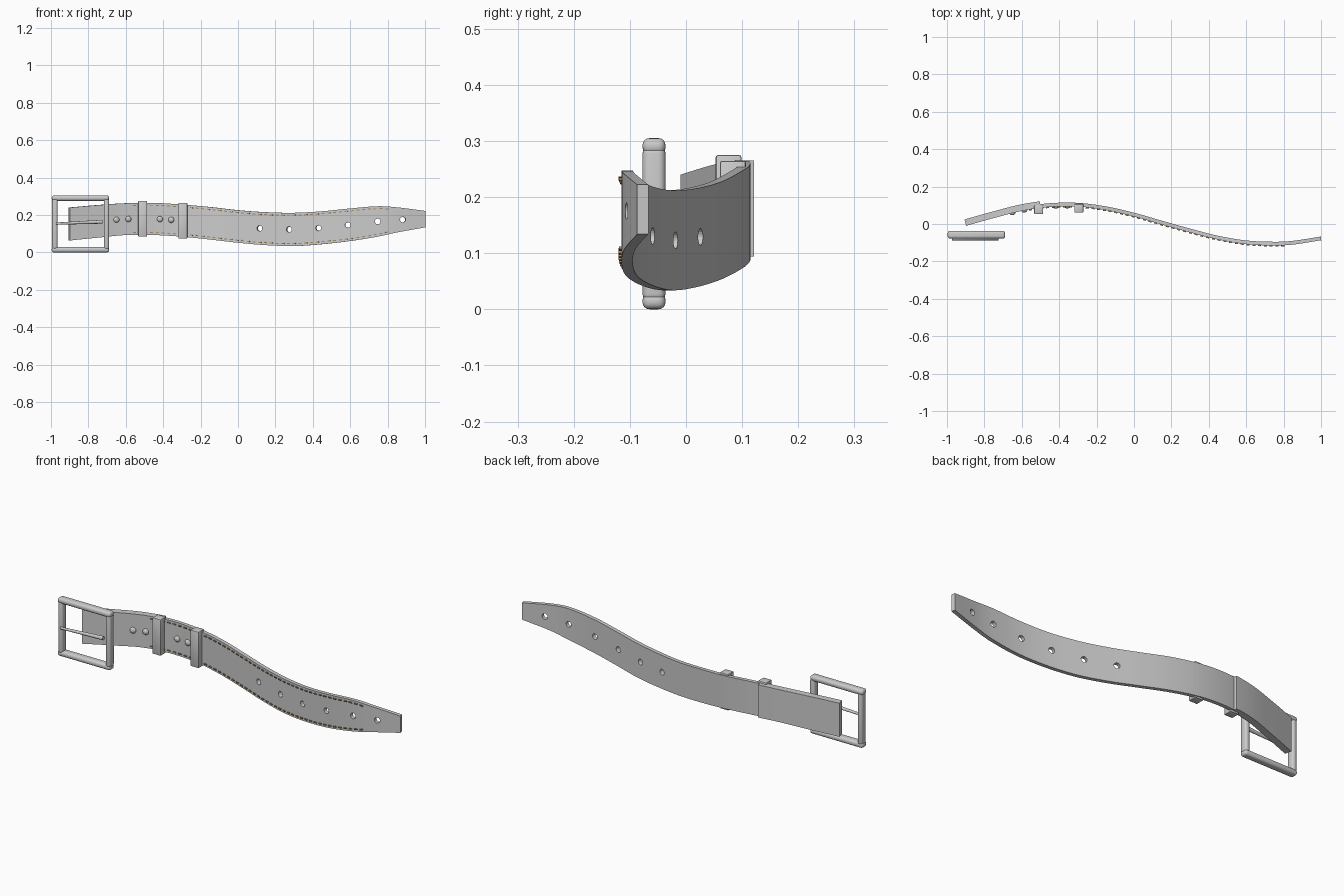
import bpy, bmesh, math
from mathutils import Vector, Matrix

cube = bpy.data.objects.get("Cube")
if cube:
    bpy.data.objects.remove(cube, do_unlink=True)


def material(name, rgb):
    m = bpy.data.materials.new(name)
    m.use_nodes = True
    m.diffuse_color = (*rgb, 1)
    m.node_tree.nodes["Principled BSDF"].inputs["Base Color"].default_value = (*rgb, 1)
    return m


GREY = material("plain grey", (0.6, 0.6, 0.6))
THREAD = material("tan thread", (0.4, 0.25, 0.11))

# Strap guide: x, y, middle height, half width
GUIDE = [(-0.9, 0.0, 0.152, 0.088), (-0.75, 0.042, 0.166, 0.087),
         (-0.6, 0.08, 0.178, 0.085), (-0.45, 0.101, 0.179, 0.086),
         (-0.3, 0.103, 0.17, 0.086), (-0.15, 0.084, 0.156, 0.087),
         (0.0, 0.05, 0.139, 0.087), (0.15, 0.007, 0.127, 0.088),
         (0.3, -0.035, 0.123, 0.089), (0.45, -0.073, 0.132, 0.088),
         (0.6, -0.098, 0.148, 0.087), (0.75, -0.105, 0.166, 0.081),
         (0.85, -0.1, 0.174, 0.067), (1.0, -0.077, 0.178, 0.044)]


def guide(x):
    """Smooth y, middle height and half width of the strap at x."""
    i = max(k for k in range(len(GUIDE) - 1) if k == 0 or GUIDE[k][0] <= x)
    a, b = GUIDE[i], GUIDE[i + 1]
    before, after = GUIDE[max(i - 1, 0)], GUIDE[min(i + 2, len(GUIDE) - 1)]
    h = b[0] - a[0]
    t = (x - a[0]) / h
    out = []
    for k in (1, 2, 3):
        ma = (b[k] - before[k]) / (b[0] - before[0]) * h
        mb = (after[k] - a[k]) / (after[0] - a[0]) * h
        out.append((2*t**3 - 3*t**2 + 1) * a[k] + (t**3 - 2*t**2 + t) * ma
                   + (3*t**2 - 2*t**3) * b[k] + (t**3 - t**2) * mb)
    return out


def frame(x):
    """Point on the strap, with tangent along it and normal to its back."""
    lo, hi = max(x - 0.004, -0.9), min(x + 0.004, 1.0)
    tangent = Vector((hi - lo, guide(hi)[0] - guide(lo)[0], 0)).normalized()
    normal = Vector((-tangent.y, tangent.x, 0))
    y, z, _ = guide(x)
    return Vector((x, y, z)), tangent, normal


def finish(name, bm, mat, angle=35):
    """Make the object; an angle of 0 leaves it flat shaded."""
    bmesh.ops.recalc_face_normals(bm, faces=bm.faces)
    me = bpy.data.meshes.new(name)
    bm.to_mesh(me)
    bm.free()
    me.materials.append(mat)
    ob = bpy.data.objects.new(name, me)
    bpy.context.collection.objects.link(ob)
    bpy.ops.object.select_all(action='DESELECT')
    ob.select_set(True)
    bpy.context.view_layer.objects.active = ob
    if angle:
        bpy.ops.object.shade_smooth_by_angle(angle=math.radians(angle))
    return ob


def band(name, x0, x1, front, back, steps):
    bm = bmesh.new()
    rings = []
    for i in range(steps + 1):
        x = x0 + (x1 - x0) * i / steps
        p, _, n = frame(x)
        w = guide(x)[2]
        rings.append([bm.verts.new(p + n * d + Vector((0, 0, s * w)))
                      for d, s in ((front, -1), (back, -1), (back, 1), (front, 1))])
    for a, b in zip(rings, rings[1:]):
        for k in range(4):
            j = (k + 1) % 4
            bm.faces.new((a[k], a[j], b[j], b[k]))
    bm.faces.new(rings[0])
    bm.faces.new(rings[-1])
    return finish(name, bm, GREY, 0)


def axes(u, v, w, p):
    """Matrix taking local x, y, z to u, v, w at point p."""
    m = Matrix((u, v, w)).transposed().to_4x4()
    m.translation = p
    return m


UP = Vector((0, 0, 1))

# Strap with punched holes, and the folded end layer behind it
strap = band("strap", -0.9, 1.0, -0.01, 0.01, 140)
band("strap_fold", -0.9, -0.5, 0.01, 0.025, 30)

bm = bmesh.new()
for x in (0.118, 0.275, 0.432, 0.588, 0.747, 0.88):
    p, t, n = frame(x)
    bmesh.ops.create_cone(bm, cap_ends=True, segments=20, radius1=0.015, radius2=0.015,
                          depth=0.1, matrix=axes(t, -UP, n, p))
cutter = finish("hole_cutter", bm, GREY, 0)
cutter.hide_render = True
cut = strap.modifiers.new("holes", 'BOOLEAN')
cut.object = cutter
cut.solver = 'EXACT'
bpy.ops.object.select_all(action='DESELECT')
bpy.context.view_layer.objects.active = strap
strap.select_set(True)
bpy.ops.object.modifier_apply(modifier=cut.name)
bpy.data.objects.remove(cutter, do_unlink=True)

# Rivets
for i, x in enumerate((-0.652, -0.588, -0.418, -0.357)):
    p, t, n = frame(x)
    bm = bmesh.new()
    bmesh.ops.create_uvsphere(bm, u_segments=20, v_segments=10, radius=0.016,
                              matrix=axes(t, -UP, n, p - n * 0.01) @ Matrix.Diagonal((1, 1, 0.7, 1)))
    finish(f"rivet_{i + 1}", bm, GREY)

# Keeper loops
for name, x in (("keeper_near_buckle", -0.51), ("keeper_far", -0.295)):
    p, _, _ = frame(x)
    bm = bmesh.new()
    bmesh.ops.create_cube(bm, size=1, matrix=Matrix.Translation(p + Vector((0, -0.019, 0)))
                          @ Matrix.Diagonal((0.048, 0.046, 0.19, 1)))
    bmesh.ops.bevel(bm, geom=bm.edges[:], offset=0.004, segments=2, affect='EDGES', profile=0.5)
    finish(name, bm, GREY)

# Two rows of stitches following the strap edges
for name, side in (("upper_stitches", 1), ("lower_stitches", -1)):
    def seam(x):
        p, _, n = frame(x)
        return p - n * 0.011 + UP * side * (guide(x)[2] - 0.013)

    bm = bmesh.new()
    count = 45
    for i in range(count):
        x = -0.555 + 1.35 * i / (count - 1)
        n = frame(x)[2]
        along = (seam(x + 0.008) - seam(x - 0.008)).normalized()
        bmesh.ops.create_cube(bm, size=1, matrix=axes(along, n, along.cross(n), seam(x))
                              @ Matrix.Diagonal((0.016, 0.009, 0.005, 1)))
    finish(name, bm, THREAD)


# Buckle frame: four rounded bars, deeper than they are wide
def bar(name, centre, length, upright):
    bm = bmesh.new()
    size = (0.029, 0.041, length) if upright else (length, 0.041, 0.029)
    bmesh.ops.create_cube(bm, size=1, matrix=Matrix.Translation(centre)
                          @ Matrix.Diagonal((*size, 1)))
    bmesh.ops.bevel(bm, geom=bm.edges[:], offset=0.0125, segments=4,
                    affect='EDGES', profile=0.5)
    finish(name, bm, GREY, 50)


for name, x in (("buckle_outer_bar", -0.979), ("buckle_inner_bar", -0.703)):
    bar(name, (x, -0.057, 0.1525), 0.275, True)
for name, z in (("buckle_top_bar", 0.2905), ("buckle_bottom_bar", 0.0145)):
    bar(name, (-0.8425, -0.057, z), 0.307, False)

# Prong across the buckle
start, end = Vector((-0.725, -0.077, 0.164)), Vector((-0.972, -0.081, 0.154))
d = (end - start).normalized()
side = d.cross(UP).normalized()
bm = bmesh.new()
bmesh.ops.create_cone(bm, cap_ends=True, segments=16, radius1=0.01, radius2=0.006,
                      depth=(end - start).length,
                      matrix=axes(side, d.cross(side), d, (start + end) / 2))
finish("buckle_prong", bm, GREY)
